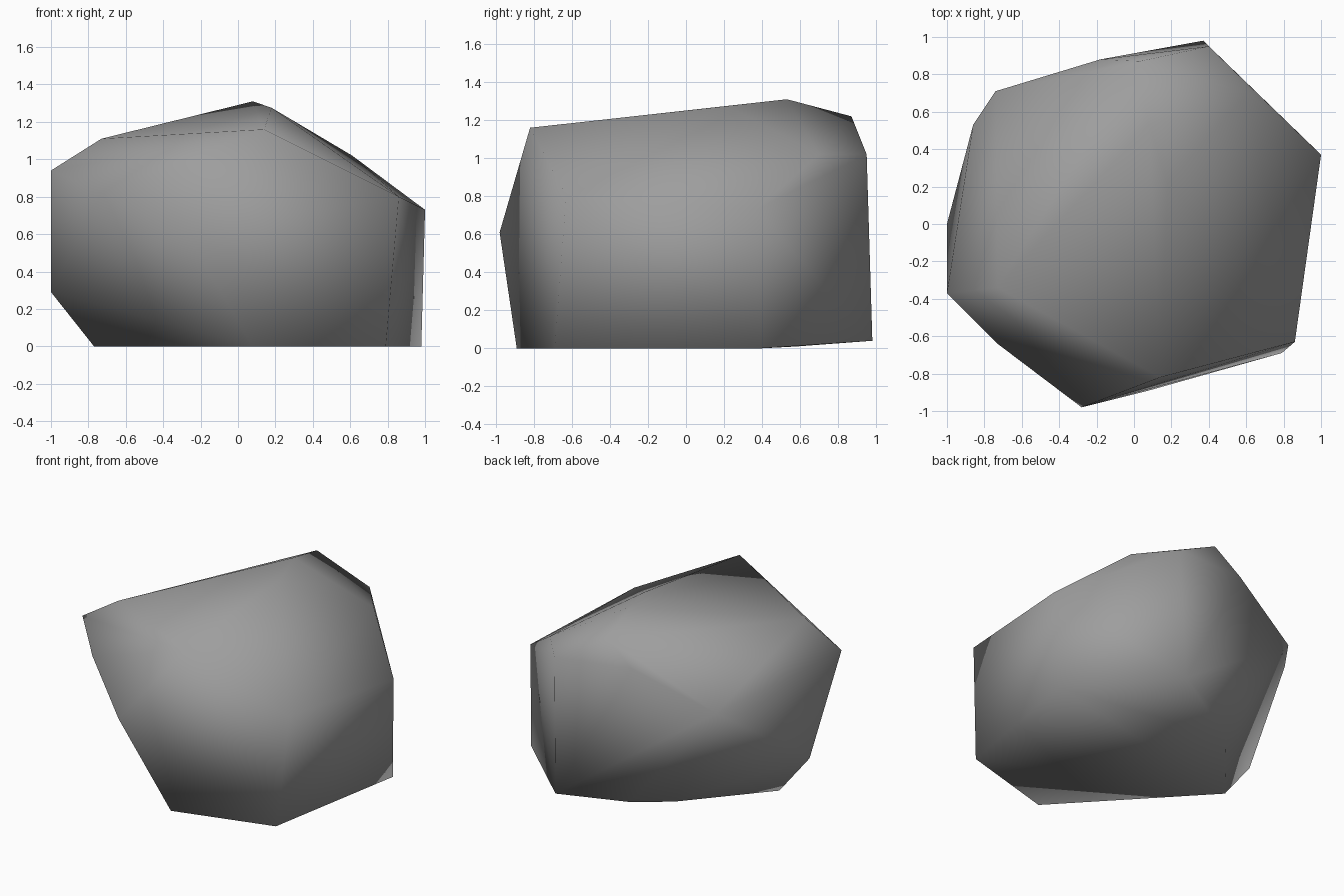
import bpy
import bmesh

cube = bpy.data.objects.get("Cube")
if cube:
    bpy.data.objects.remove(cube, do_unlink=True)

# Corners of the boulder, grouped by height
base = [(0.79, -0.69, 0), (0.08, -0.89, 0), (-0.77, 0.02, 0),
        (-0.31, 0.58, 0.01), (-0.09, 0.78, 0.025),
        (0.98, 0.39, 0), (0.37, 0.98, 0.04)]
waist = [(-1, 0, 0.29), (-0.28, -0.98, 0.61), (-0.73, -0.64, 0.82),
         (-1, -0.37, 0.94), (-0.86, 0.53, 0.78), (-0.74, 0.71, 0.82),
         (0.86, -0.63, 0.8), (1, 0.37, 0.73)]
crown = [(0.14, -0.82, 1.16), (-0.73, -0.34, 1.11), (0.18, 0.22, 1.275),
         (0.08, 0.53, 1.31), (0.03, 0.87, 1.22), (-0.18, 0.88, 1.06),
         (0.4, 0.95, 1.02), (0.61, 0.7, 1.02)]

# Wrap the corners in one faceted skin
bm = bmesh.new()
for corner in base + waist + crown:
    bm.verts.new(corner)
bmesh.ops.convex_hull(bm, input=bm.verts)
loose = [v for v in bm.verts if not v.link_faces]
bmesh.ops.delete(bm, geom=loose, context="VERTS")
bmesh.ops.recalc_face_normals(bm, faces=bm.faces)
mesh = bpy.data.meshes.new("boulder")
bm.to_mesh(mesh)
bm.free()
boulder = bpy.data.objects.new("boulder", mesh)
bpy.context.collection.objects.link(boulder)

# Plain grey stone
stone = bpy.data.materials.new("grey stone")
stone.use_nodes = True
grey = (0.34, 0.34, 0.34, 1)
stone.diffuse_color = grey
stone.node_tree.nodes["Principled BSDF"].inputs["Base Color"].default_value = grey
mesh.materials.append(stone)

# Soft shading rolls over the broad corners
for face in mesh.polygons:
    face.use_smooth = True
